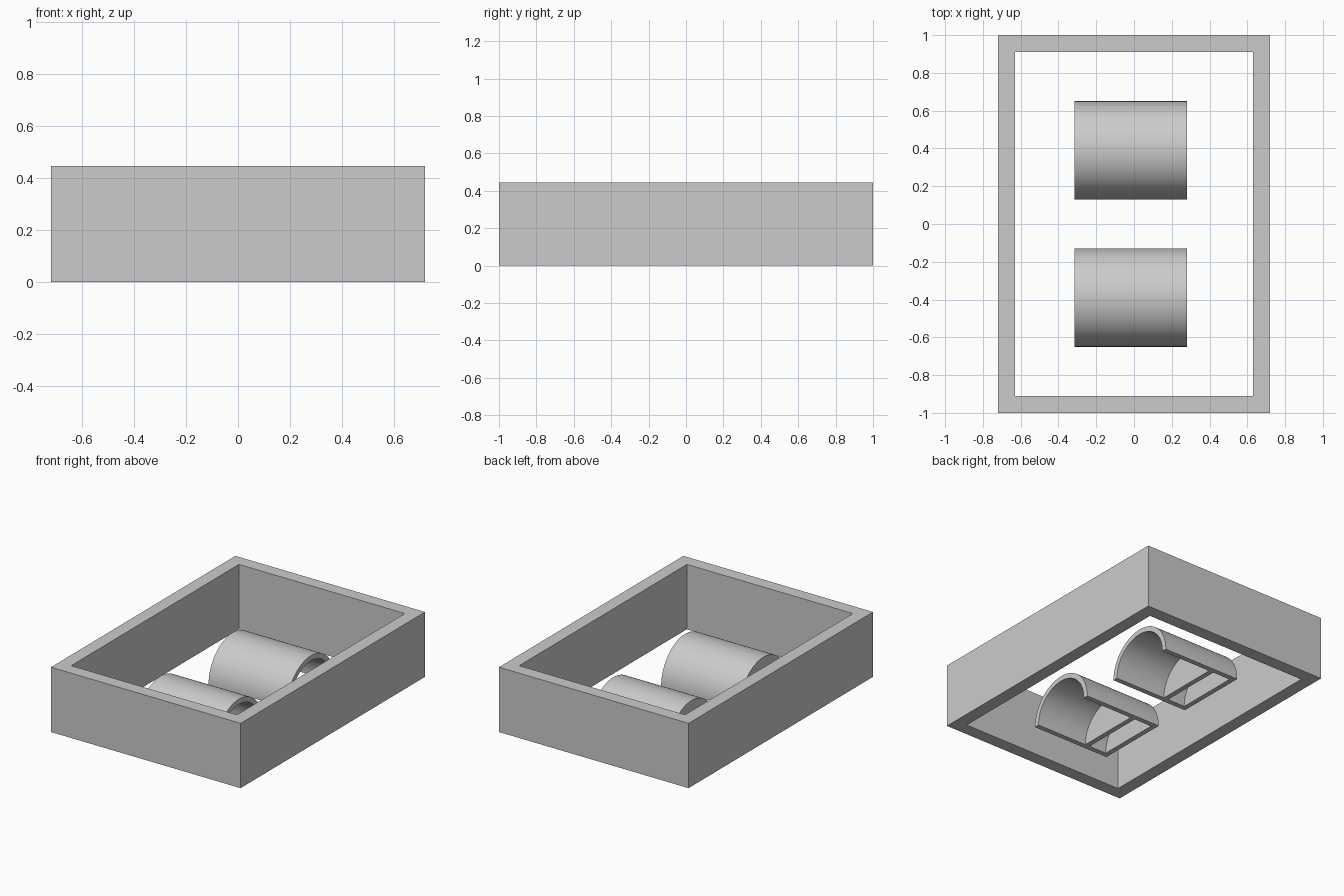
import bpy, bmesh, math
from mathutils import Vector

default = bpy.data.objects.get("Cube")
if default:
    bpy.data.objects.remove(default, do_unlink=True)

# Single grey material
grey = bpy.data.materials.new("plain_grey")
grey.use_nodes = True
colour = (0.6, 0.6, 0.6, 1)
grey.diffuse_color = colour
grey.node_tree.nodes["Principled BSDF"].inputs["Base Color"].default_value = colour

WALL = 0.035            # thickness of the shells and their plates
RADIUS = 0.26
SEGMENTS = 40


def extrude_faces(name, loops, offset, smooth=False):
    """Make an object by extruding flat polygons along an offset."""
    bm = bmesh.new()
    for loop in loops:
        bm.faces.new([bm.verts.new(p) for p in loop])
    bmesh.ops.remove_doubles(bm, verts=bm.verts, dist=1e-5)
    result = bmesh.ops.extrude_face_region(bm, geom=bm.faces[:], use_keep_orig=True)
    moved = [g for g in result["geom"] if isinstance(g, bmesh.types.BMVert)]
    bmesh.ops.translate(bm, verts=moved, vec=Vector(offset))
    bmesh.ops.recalc_face_normals(bm, faces=bm.faces)
    mesh = bpy.data.meshes.new(name)
    bm.to_mesh(mesh)
    bm.free()
    obj = bpy.data.objects.new(name, mesh)
    bpy.context.collection.objects.link(obj)
    mesh.materials.append(grey)
    if smooth:
        bpy.ops.object.select_all(action="DESELECT")
        obj.select_set(True)
        bpy.context.view_layer.objects.active = obj
        bpy.ops.object.shade_smooth_by_angle(angle=math.radians(30))
    return obj


def half_circle(x, y, radius):
    angles = [math.pi * i / SEGMENTS for i in range(SEGMENTS + 1)]
    return [(x, y + radius * math.cos(a), radius * math.sin(a)) for a in angles]


def rectangle(hx, hy):
    return [(-hx, -hy, 0), (hx, -hy, 0), (hx, hy, 0), (-hx, hy, 0)]


# Open rectangular frame
outer, inner = rectangle(0.72, 1.0), rectangle(0.63, 0.91)
sides = [(outer[i], outer[i - 3], inner[i - 3], inner[i]) for i in range(4)]
extrude_faces("frame", sides, (0, 0, 0.445))

# Two half-tube shelters, each with a closed end and an inner partition
for label, y in (("front", -0.39), ("back", 0.39)):
    arch = half_circle(-0.28, y, RADIUS) + half_circle(-0.28, y, RADIUS - WALL)[::-1]
    extrude_faces(label + "_half_tube", [arch], (0.56, 0, 0), True)
    extrude_faces(label + "_end_plate", [half_circle(-0.28, y, RADIUS)],
                  (-WALL, 0, 0), True)
    extrude_faces(label + "_partition", [half_circle(-0.11, y, RADIUS - WALL)],
                  (-WALL, 0, 0), True)
